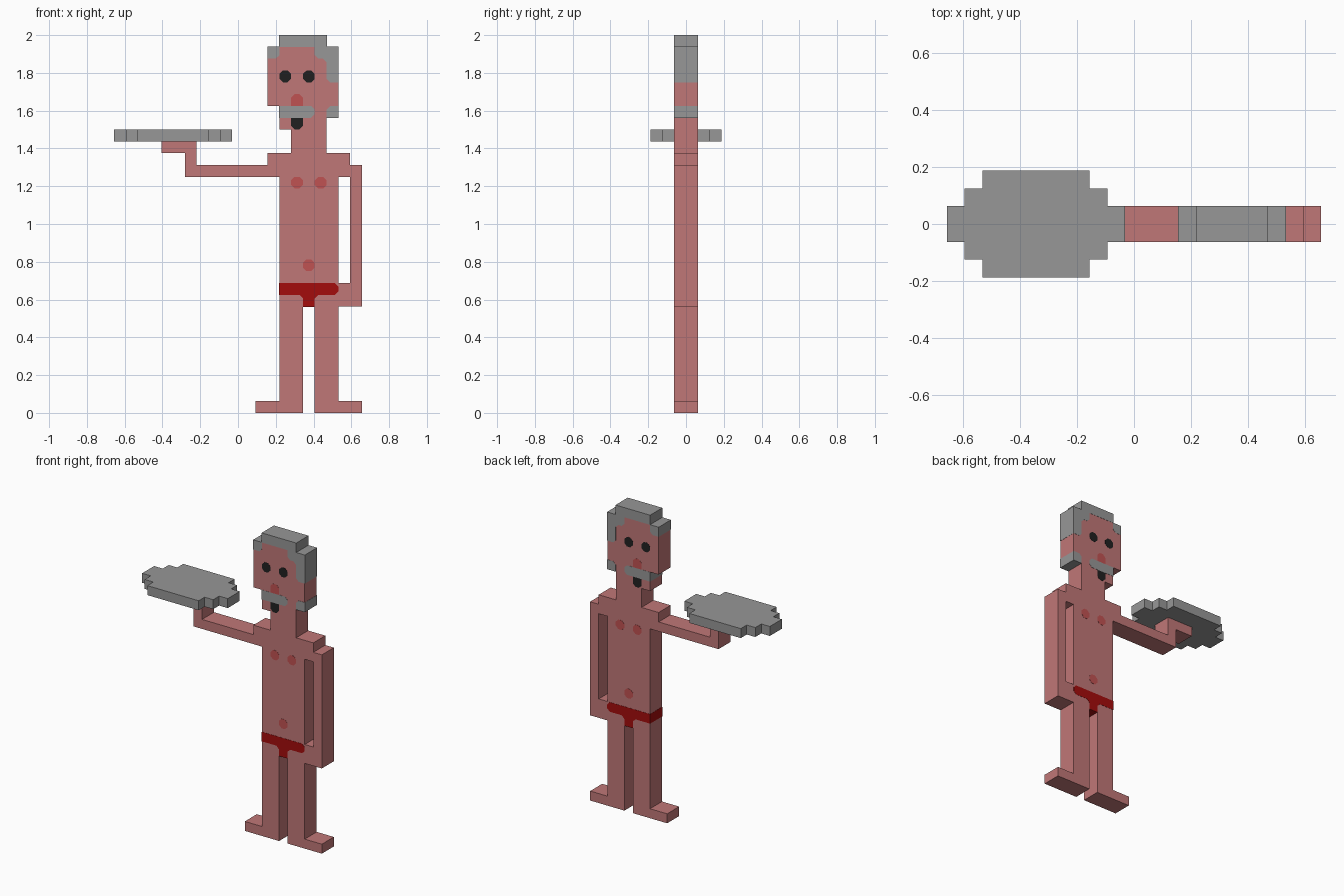
import bpy
import bmesh
import math

default_cube = bpy.data.objects.get("Cube")
if default_cube:
    bpy.data.objects.remove(default_cube, do_unlink=True)

CELL = 1 / 16          # size of one block of the figure
CENTRE_COLUMN = 10.5   # column that lies on x = 0
LIFT = 0.02            # how far coloured areas stand proud, in blocks
CUT = 0.3              # size of the clipped corners, in blocks


def make_material(name, red, green, blue):
    def linear(value):
        value /= 255
        return value / 12.92 if value <= 0.04045 else ((value + 0.055) / 1.055) ** 2.4
    colour = (linear(red), linear(green), linear(blue), 1.0)
    material = bpy.data.materials.new(name)
    material.use_nodes = True
    material.diffuse_color = colour
    shader = next(n for n in material.node_tree.nodes if n.type == "BSDF_PRINCIPLED")
    shader.inputs["Base Color"].default_value = colour
    shader.inputs["Roughness"].default_value = 0.9
    return material


skin = make_material("skin pink", 192, 119, 119)
blush = make_material("blush red", 192, 82, 82)
grey = make_material("grey", 151, 151, 151)
red = make_material("dark red", 164, 12, 12)
black = make_material("black", 32, 32, 32)


def prism(name, points, sweep, material):
    """Extrude a flat outline of 3D points along the sweep vector."""
    bm = bmesh.new()
    face = bm.faces.new([bm.verts.new(p) for p in points])
    result = bmesh.ops.extrude_face_region(bm, geom=[face])
    moved = [g for g in result["geom"] if isinstance(g, bmesh.types.BMVert)]
    bmesh.ops.translate(bm, vec=sweep, verts=moved)
    bmesh.ops.recalc_face_normals(bm, faces=bm.faces)
    mesh = bpy.data.meshes.new(name)
    bm.to_mesh(mesh)
    bm.free()
    mesh.materials.append(material)
    part = bpy.data.objects.new(name, mesh)
    bpy.context.collection.objects.link(part)
    return part


def slab(name, outline, material, near=-1.0, far=1.0):
    """Front outline in (column, row) blocks, given depth from near to far."""
    points = [((c - CENTRE_COLUMN) * CELL, near * CELL, r * CELL) for c, r in outline]
    return prism(name, points, (0, (far - near) * CELL, 0), material)


def wrap(name, outline, material):
    """Coloured area that runs right through the figure."""
    return slab(name, outline, material, -1 - LIFT, 1 + LIFT)


def plates(name, outline, material):
    """The same thin painted plate on the front and on the back."""
    slab(name + "_front", outline, material, -1 - LIFT, -1 + LIFT)
    slab(name + "_back", outline, material, 1 - LIFT, 1 + LIFT)


def block(column, row, clip_bottom=True, clip_top=True):
    """One block outline, with its bottom or top corners clipped."""
    low = CUT if clip_bottom else 0
    high = CUT if clip_top else 0
    corners = [(low, 0), (1 - low, 0), (1, low), (1, 1 - high),
               (1 - high, 1), (high, 1), (0, 1 - high), (0, low)]
    unique = list(dict.fromkeys(corners))
    return [(column + x, row + y) for x, y in unique]


# Body parts
slab("head_and_neck", [(14, 32), (18, 32), (18, 31), (19, 31), (19, 25), (18, 25),
                       (18, 22), (15, 22), (15, 24), (14, 24), (14, 26), (13, 26),
                       (13, 31), (14, 31)], skin)
slab("torso", [(13, 22), (20, 22), (20, 21), (19, 21), (19, 9), (14, 9),
               (14, 21), (13, 21)], skin)
slab("right_arm", [(14, 20), (14, 21), (7, 21), (7, 23), (4, 23), (4, 22),
                   (6, 22), (6, 20)], skin)
slab("left_arm", [(19, 21), (21, 21), (21, 9), (19, 9), (19, 11), (20, 11),
                  (20, 20), (19, 20)], skin)
slab("right_leg", [(14, 9), (14, 1), (12, 1), (12, 0), (16, 0), (16, 9)], skin)
slab("left_leg", [(19, 9), (19, 1), (21, 1), (21, 0), (17, 0), (17, 9)], skin)

# Hair, sideburn and moustache
L = LIFT
wrap("hair", [(14 - L, 32 + L), (18 + L, 32 + L), (18 + L, 31 + L), (19 + L, 31 + L),
              (19 + L, 28), (18 + CUT, 28), (18, 28 + CUT), (18, 30 - CUT),
              (18 - CUT, 30), (17 + CUT, 30), (17, 30 + CUT), (17, 31), (14, 31),
              (14, 30 + CUT), (14 - CUT, 30), (13 - L, 30), (13 - L, 31 + L),
              (14 - L, 31 + L)], grey)
wrap("sideburn", [(18 + CUT, 26), (19 + L, 26), (19 + L, 25 - L), (18, 25 - L),
                  (18, 26 - CUT)], grey)
wrap("moustache", [(14 - L, 25), (14 - L, 26), (17 - CUT, 26), (17, 26 - CUT),
                   (17, 25 + CUT), (17 - CUT, 25)], grey)

# Face details
for side, column in (("right", 14), ("left", 16)):
    plates(side + "_eye", block(column, 28), black)
plates("nose", block(15, 26, clip_bottom=False), blush)
plates("mouth", block(15, 24, clip_top=False), black)

# Chest and belly details
for side, column in (("right", 15), ("left", 17)):
    plates(side + "_nipple", block(column, 19), blush)
plates("navel", block(16, 12), blush)

# Briefs
wrap("briefs", [(14 - L, 11), (19 - CUT, 11), (19, 11 - CUT), (19, 10 + CUT),
                (19 - CUT, 10), (17 + CUT, 10), (17, 10 - CUT), (17, 9 - L),
                (16, 9 - L), (16, 10 - CUT), (16 - CUT, 10), (14 - L, 10)], red)

# Stepped round tray: one quarter mirrored in both directions
quarter = [(5, 1), (4, 1), (4, 2), (3, 2), (3, 3)]
half = quarter + [(-x, y) for x, y in reversed(quarter)]
rim = half + [(-x, -y) for x, y in half]
tray_centre = 5 - CENTRE_COLUMN
prism("tray", [((x + tray_centre) * CELL, y * CELL, 23 * CELL) for x, y in rim],
      (0, 0, CELL), grey)
